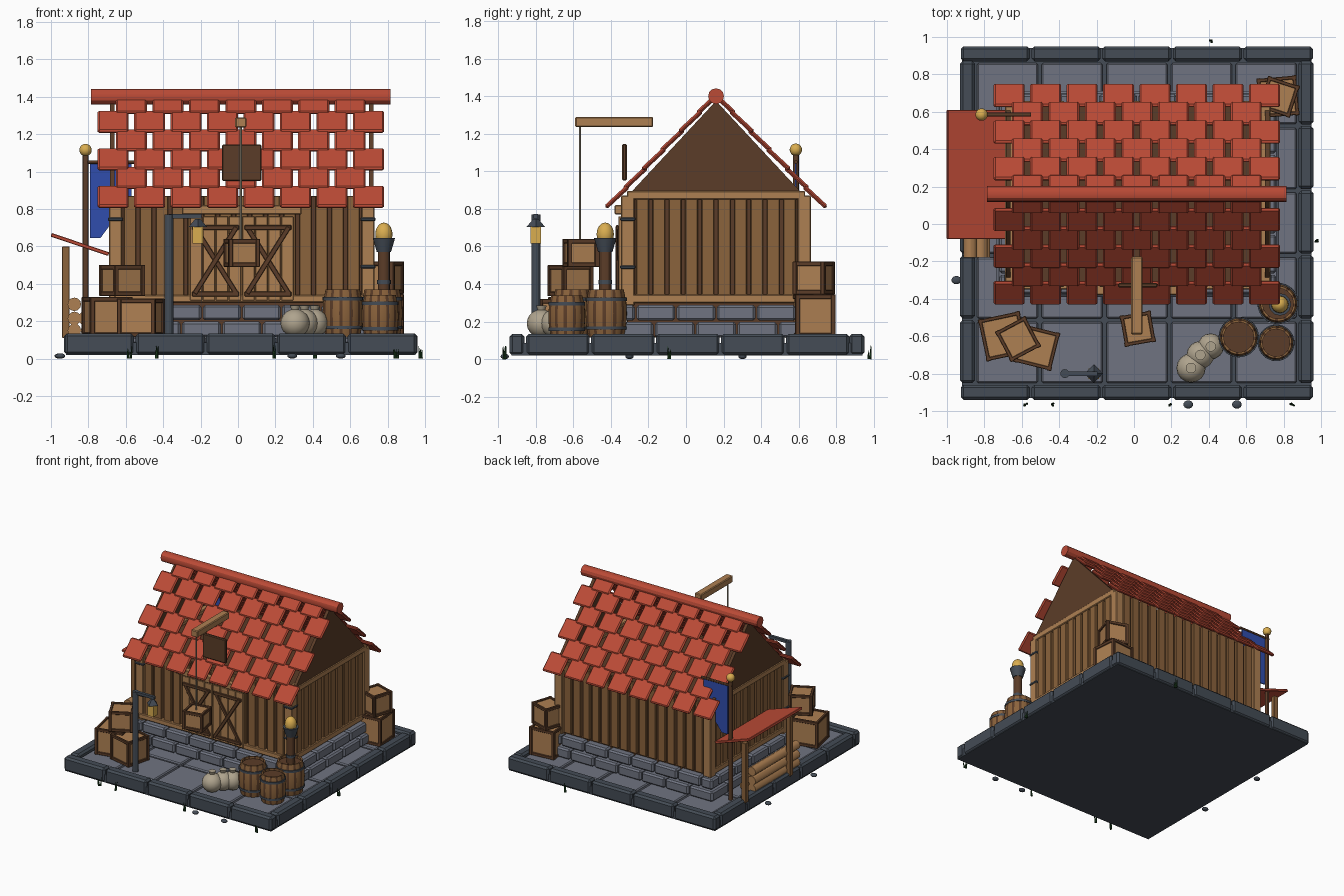
import bpy, bmesh, math, random
from mathutils import Matrix, Vector, Euler

random.seed(4)
cube = bpy.data.objects.get("Cube")
if cube:
    bpy.data.objects.remove(cube, do_unlink=True)

COLOURS = {
    "roof_red": (0.50, 0.070, 0.037), "light_wood": (0.42, 0.215, 0.085),
    "plank_wood": (0.26, 0.125, 0.045), "dark_wood": (0.105, 0.046, 0.021),
    "pale_stone": (0.16, 0.175, 0.22), "dark_stone": (0.058, 0.072, 0.092),
    "gold": (0.70, 0.42, 0.08), "flag_blue": (0.03, 0.075, 0.42),
    "sack_cloth": (0.43, 0.37, 0.27), "grass_green": (0.012, 0.05, 0.014)}
MATS = []
for name, rgb in COLOURS.items():
    m = bpy.data.materials.new(name)
    m.use_nodes = True
    m.diffuse_color = (*rgb, 1)
    m.node_tree.nodes["Principled BSDF"].inputs["Base Color"].default_value = (*rgb, 1)
    MATS.append(m)
RED, TAN, PLANK, DARK, STONE, SLATE, GOLD, BLUE, CLOTH, GREEN = range(len(MATS))


class Part:
    """One object gathered from simple solids."""
    def __init__(self, name, loc=(0, 0, 0), turn=0):
        self.name, self.bm = name, bmesh.new()
        self.place = Matrix.Translation(loc) @ Matrix.Rotation(math.radians(turn), 4, 'Z')

    def paint(self, verts, mat):
        for f in {f for v in verts for f in v.link_faces}:
            f.material_index = mat

    def box(self, c, size, mat, rot=(0, 0, 0)):
        m = Matrix.LocRotScale(Vector(c), Euler(rot), Vector(size))
        self.paint(bmesh.ops.create_cube(self.bm, size=1, matrix=m)["verts"], mat)

    def span(self, lo, hi, mat):
        self.box([(a + b) / 2 for a, b in zip(lo, hi)], [b - a for a, b in zip(lo, hi)], mat)

    def rod(self, p, q, r, mat, r2=None, n=12):
        p, q = Vector(p), Vector(q)
        m = Matrix.Translation((p + q) / 2) @ (q - p).to_track_quat('Z', 'Y').to_matrix().to_4x4()
        self.paint(bmesh.ops.create_cone(self.bm, cap_ends=True, segments=n, radius1=r, matrix=m,
                   radius2=r if r2 is None else r2, depth=(q - p).length)["verts"], mat)

    def ball(self, c, size, mat):
        m = Matrix.LocRotScale(Vector(c), None, Vector(size))
        self.paint(bmesh.ops.create_uvsphere(self.bm, u_segments=16, v_segments=10,
                   radius=1, matrix=m)["verts"], mat)

    def prism(self, pts, axis, at, depth, mat):
        put = (lambda a, b, d: (d, a, b)) if axis == 'x' else (lambda a, b, d: (a, d, b))
        rings = [[self.bm.verts.new(put(a, b, d)) for a, b in pts] for d in (at, at + depth)]
        self.bm.faces.new(rings[0])
        self.bm.faces.new(rings[1][::-1])
        for i in range(len(pts)):
            j = (i + 1) % len(pts)
            self.bm.faces.new((rings[0][i], rings[1][i], rings[1][j], rings[0][j]))
        self.paint(rings[0] + rings[1], mat)

    def done(self, bevel=0, smooth=False):
        bmesh.ops.recalc_face_normals(self.bm, faces=self.bm.faces)
        mesh = bpy.data.meshes.new(self.name)
        self.bm.to_mesh(mesh)
        self.bm.free()
        for m in MATS:
            mesh.materials.append(m)
        ob = bpy.data.objects.new(self.name, mesh)
        ob.matrix_world = self.place
        bpy.context.collection.objects.link(ob)
        if bevel:
            mod = ob.modifiers.new("soft_edges", 'BEVEL')
            mod.width, mod.segments = bevel, 1
        if smooth:
            bpy.ops.object.select_all(action='DESELECT')
            ob.select_set(True)
            bpy.context.view_layer.objects.active = ob
            bpy.ops.object.shade_smooth_by_angle()


# Courtyard: slab, border stones and flagstones
X0, X1, Y0, Y1, N = -0.93, 0.96, -0.94, 0.95, 5
slab = Part("base_slab")
slab.span((X0 + .01, Y0 + .01, .02), (X1 - .01, Y1 - .01, .085), SLATE)
slab.done()
border, floor = Part("border_stones"), Part("flagstones")
step, inner = (X1 - X0) / N, (X1 - X0 - .16) / N
for i in range(N):
    a, b = X0 + i * step, Y0 + .085 + i * inner
    for y in (Y0, Y1 - .08):
        border.span((a + .004, y, .02), (a + step - .004, y + .08, .135), SLATE)
    for x in (X0, X1 - .08):
        border.span((x, b + .004, .02), (x + .08, b + inner - .004, .135), SLATE)
    for j in range(N):
        fx, fy = X0 + .08 + i * inner, Y0 + .08 + j * inner
        floor.span((fx + .01, fy + .01, .08), (fx + inner - .01, fy + inner - .01, .115), STONE)
border.done(.015)
floor.done(.008)

# House foundation: two staggered courses of stone
HX0, HX1, HY0, HY1 = -0.69, 0.73, -0.345, 0.665
found = Part("foundation_stones")
for row in range(2):
    z, out = .115 + row * .09, .045 - row * .015
    for lo, hi, fixed, alongx in ((HX0, HX1, HY0, True), (HX0, HX1, HY1, True),
                                  (HY0, HY1, HX0, False), (HY0, HY1, HX1, False)):
        n = round((hi - lo) / .2)
        w, s = (hi - lo + 2 * out) / n, -1 if fixed < .1 else 1
        cuts = [lo - out + w * (k - row * .5) for k in range(n + 1 + row)]
        cuts[0], cuts[-1] = lo - out, hi + out
        d0, d1 = sorted((fixed + s * out, fixed - s * .05))
        for a, b in zip(cuts, cuts[1:]):
            p, q = (a + .004, d0), (b - .004, d1)
            if not alongx:
                p, q = p[::-1], q[::-1]
            found.span((*p, z), (*q, z + .082), STONE)
found.done(.012)

# Walls: dark core, planks, posts and beams
walls = Part("wall_planks")
walls.span((HX0 + .03, HY0 + .03, .12), (HX1 - .03, HY1 - .03, .87), DARK)
for lo, hi, n, alongx in ((HX0 + .07, HX1 - .07, 15, True), (HY0 + .07, HY1 - .07, 10, False)):
    w = (hi - lo) / n
    for k in range(n):
        c = lo + (k + .5) * w
        for f in ((HY0 + .02, HY1 - .02) if alongx else (HX0 + .02, HX1 - .02)):
            walls.box((c, f, .585) if alongx else (f, c, .585),
                      (w - .02, .025, .57) if alongx else (.025, w - .02, .57), PLANK)
walls.done(.004)
frame = Part("wall_frame")
for x in (HX0, HX1 - .07):
    for y in (HY0, HY1 - .07):
        frame.span((x, y, .285), (x + .07, y + .07, .87), TAN)
    for z in (.30, .85):
        frame.span((x, HY0 + .03, z), (x + .07, HY1 - .03, z + .045), TAN)
    for z in (.49, .745):
        frame.span((x - .006, HY0 - .006, z - .009), (x + .076, HY0 + .076, z + .009), SLATE)
frame.span((HX0 + .03, HY0 - .005, .30), (HX1 - .03, HY0 + .05, .34), TAN)
frame.span((-.30, HY0 - .035, .77), (.34, HY0 + .02, .82), TAN)
frame.done(.005)
gables = Part("gable_panels")
for x in (HX0 + .005, HX1 - .03):
    gables.prism([(-.31, .87), (.16, 1.375), (.63, .87)], 'x', x, .025, DARK)
gables.done()

# Double barn door with crossed braces
door = Part("barn_door")
for s in (-1, 1):
    cx = .02 + s * .14
    for k in range(4):
        door.box((cx + (k - 1.5) * .069, HY0, .535), (.065, .03, .45), TAN)
    for t in (-1, 1):
        door.box((cx, HY0 - .022 - t * .002, .525), (.026, .014, .42), DARK, (0, t * .56, 0))
    for z in (.345, .70):
        door.box((cx, HY0 - .022, z), (.25, .014, .026), DARK)
door.done(.003)

# Roof: staggered tiles on both slopes and a round ridge
roof, slope = Part("roof_tiles"), math.atan2(.60, .585)
for s in (-1, 1):
    for k in range(6):
        d, n = .755 - .14 * k, 8 - k % 2
        y, z = .16 + s * d * math.cos(slope), 1.405 - d * math.sin(slope)
        for i in range(n):
            roof.box((.015 + (i - (n - 1) / 2) * .195, y, z), (.166, .165, .024), RED,
                     (-s * (slope - .05), 0, 0))
roof.done(.009)
ridge = Part("roof_ridge")
ridge.rod((-.785, .16, 1.40), (.815, .16, 1.40), .042, RED)
ridge.done(0, True)

# Loft hatch and hoist
hoist = Part("hoist_beam")
hoist.span((-.015, -.59, 1.235), (.045, -.175, 1.29), TAN)
hoist.span((-.085, -.34, .95), (.125, -.315, 1.145), DARK)
hoist.done(.006)
rope = Part("hoist_rope")
rope.rod((.015, -.565, .62), (.015, -.565, 1.24), .006, CLOTH, n=8)
rope.done()


def crate(name, x, y, z, w, h, turn):
    p, e = Part(name, (x, y, z), turn), .024
    p.box((0, 0, h / 2), (w - .02, w - .02, h - .02), TAN)
    r = (w - e) / 2
    for a in (-r, r):
        for b in (-r, r):
            p.box((a, b, h / 2), (e, e, h), DARK)
        for lv in (e / 2, h - e / 2):
            p.box((a, 0, lv), (e * .8, w - e, e), DARK)
            p.box((0, a, lv), (w - e, e * .8, e), DARK)
    p.done(.003)


crate("hanging_crate", .02, -.56, .49, .17, .15, 10)
crate("front_crate_left", -.70, -.60, .115, .23, .215, 12)
crate("front_crate_right", -.52, -.66, .115, .21, .205, -14)
crate("front_crate_top", -.62, -.615, .335, .185, .165, 28)
crate("back_crate_bottom", .77, .68, .115, .215, .23, 5)
crate("back_crate_top", .775, .68, .345, .18, .175, -18)


# Barrels: turned staves, sunken lid and hoops
def barrel(name, x, y, r, h):
    p, n = Part(name, (x, y, .115)), 36
    prof = [(.85, 0), (.97, .25), (1, .5), (.97, .75), (.85, 1), (.74, 1), (.74, .93)]
    rings = [[p.bm.verts.new((r * a * math.cos(t * math.tau / n), r * a * math.sin(t * math.tau / n), h * b))
              for t in range(n)] for a, b in prof]
    for lo, hi in zip(rings, rings[1:]):
        for t in range(n):
            u = (t + 1) % n
            p.bm.faces.new((lo[t], lo[u], hi[u], hi[t])).material_index = DARK if t % 3 == 2 else PLANK
    p.bm.faces.new(rings[-1]).material_index = DARK
    p.bm.faces.new(rings[0][::-1]).material_index = DARK
    for b in (.2, .8):
        p.rod((0, 0, h * b - .009), (0, 0, h * b + .009), r * 1.0, SLATE, n=24)
    p.done(0, True)


barrel("barrel_left", .56, -.605, .108, .255)
barrel("barrel_front", .76, -.635, .098, .225)
barrel("barrel_back", .77, -.425, .11, .255)

# Brazier
fire = Part("brazier")
fx, fy = .78, -.43
fire.rod((fx, fy, .12), (fx, fy, .58), .032, DARK)
fire.rod((fx, fy, .40), (fx, fy, .42), .037, SLATE)
fire.rod((fx, fy, .57), (fx, fy, .645), .038, SLATE, .06)
fire.ball((fx, fy, .665), (.046, .046, .062), GOLD)
fire.done(0, True)

# Sacks
sacks = Part("grain_sacks")
for x, y, r in ((.305, -.77, .078), (.355, -.70, .074), (.41, -.655, .07)):
    sacks.ball((x, y, .19), (r, r, .075), CLOTH)
    sacks.rod((x, y, .255), (x, y, .285), .018, CLOTH, .028)
sacks.done(0, True)

# Lamp post with hanging lantern
lamp = Part("lamp_post")
lamp.rod((-.37, -.80, .11), (-.37, -.80, .77), .024, SLATE)
lamp.span((-.37, -.812, .75), (-.195, -.788, .772), SLATE)
lamp.box((-.215, -.80, .66), (.055, .055, .09), GOLD)
lamp.rod((-.215, -.80, .703), (-.215, -.80, .745), .05, SLATE, .015, 4)
lamp.done()

# Flag, crossbar and pole
pole = Part("flag_pole")
pole.rod((-.815, .585, .11), (-.815, .585, 1.09), .016, DARK)
pole.rod((-.83, .585, 1.05), (-.55, .585, 1.05), .01, DARK)
pole.ball((-.815, .585, 1.115), (.033, .033, .033), GOLD)
pole.done(0, True)
flag = Part("flag")
flag.prism([(-.79, 1.045), (-.57, 1.045), (-.57, .645), (-.62, .645), (-.68, .72),
            (-.735, .645), (-.79, .645)], 'y', .58, .009, BLUE)
flag.done()

# Lean-to with log pile
shed = Part("lean_to")
shed.box((-.845, .265, .61), (.325, .69, .02), RED, (0, .325, 0))
for y in (-.03, .55):
    shed.span((-.94, y - .02, .11), (-.90, y + .02, .60), PLANK)
shed.done(.003)
logs = Part("log_pile")
for x, z in ((-.875, .15), (-.805, .15), (-.875, .215), (-.82, .215), (-.875, .29)):
    logs.rod((x, -.18, z), (x, .40, z), .036, TAN)
logs.done(0, True)

# Grass tufts and pebbles around the base
grass = Part("grass_tufts")
for x, y in ((-.58, -.965), (-.44, -.965), (.19, -.965), (.845, -.965), (.98, -.09), (.41, .975)):
    for k in range(5):
        dx, dy = random.uniform(-.016, .016), random.uniform(-.012, .012)
        grass.rod((x + dx / 2, y + dy / 2, 0), (x + dx, y + dy, random.uniform(.04, .075)), .007, GREEN, .001, 5)
grass.done()
pebbles = Part("pebbles")
for x, y in ((.29, -.965), (.55, -.965), (-.955, .3), (-.95, -.3)):
    pebbles.ball((x, y, .014), (.026, .022, .014), SLATE)
pebbles.done()
